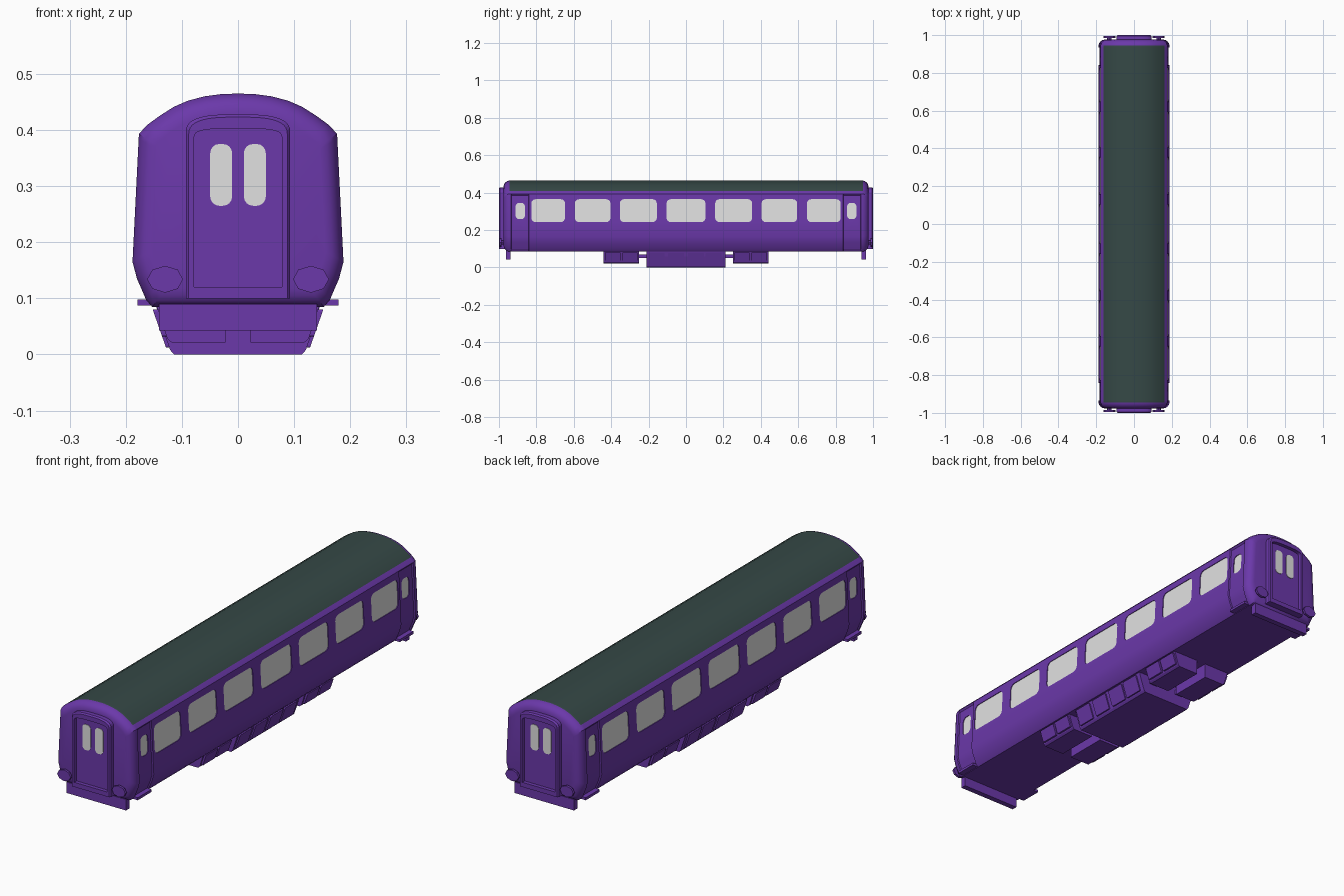
import bpy, bmesh, math

if "Cube" in bpy.data.objects:
    bpy.data.objects.remove(bpy.data.objects["Cube"])


def material(name, rgb):
    m = bpy.data.materials.new(name)
    m.diffuse_color = (*rgb, 1)
    m.use_nodes = True
    m.node_tree.nodes["Principled BSDF"].inputs["Base Color"].default_value = m.diffuse_color
    return m


PURPLE = material("purple_paint", (0.147, 0.040, 0.402))
ROOF = material("dark_green_roof", (0.036, 0.066, 0.062))
GLASS = material("pale_glass", (0.75, 0.75, 0.75))


def finish(name, bm, mat):
    bmesh.ops.recalc_face_normals(bm, faces=bm.faces[:])
    me = bpy.data.meshes.new(name)
    bm.to_mesh(me)
    bm.free()
    ob = bpy.data.objects.new(name, me)
    bpy.context.collection.objects.link(ob)
    me.materials.append(mat)
    return ob


def loft(bm, rings, capped=True, closed=False):
    loops = [[bm.verts.new(p) for p in r] for r in rings]
    pairs = list(zip(loops, loops[1:])) + ([(loops[-1], loops[0])] if closed else [])
    for a, b in pairs:
        for i in range(len(a)):
            j = (i + 1) % len(a)
            bm.faces.new((a[i], a[j], b[j], b[i]))
    if capped:
        bm.faces.new(loops[0])
        bm.faces.new(loops[-1])


def prism(name, outline, near, far, mat=PURPLE):
    bm = bmesh.new()
    loft(bm, [[near(*p) for p in outline], [far(*p) for p in outline]])
    return finish(name, bm, mat)


def at_y(y):
    return lambda u, v: (u, y, v)


def box(name, x0, x1, y0, y1, z0, z1):
    return prism(name, [(x0, z0), (x1, z0), (x1, z1), (x0, z1)], at_y(y0), at_y(y1))


def rounded(cu, cv, w, h, r):
    pts = []
    for k, (su, sv) in enumerate([(1, 1), (-1, 1), (-1, -1), (1, -1)]):
        for i in range(5):
            a = math.radians(90 * k + 22.5 * i)
            pts.append((cu + su * (w / 2 - r) + r * math.cos(a),
                        cv + sv * (h / 2 - r) + r * math.sin(a)))
    return pts


def arch(w, z0, spring, top, n=20):
    pts = [(-w, z0), (w, z0)]
    for i in range(n + 1):
        c, s = math.cos(math.pi * i / n), math.sin(math.pi * i / n)
        pts.append((math.copysign(w * abs(c) ** 0.65, c), spring + (top - spring) * abs(s) ** 0.75))
    return pts


def on_side(s, off):
    # point on the leaning side wall, moved outwards by off
    return lambda u, v: (s * (0.188 - (v - 0.165) * 0.05 + off), u, v)


# Body shell: half profile mirrored, lofted along the car with recessed door bays
HALF = [(0.153, 0.085), (0.164, 0.098), (0.180, 0.135), (0.188, 0.165), (0.177, 0.385),
        (0.1766, 0.393), (0.162, 0.409), (0.14, 0.425), (0.115, 0.441), (0.09, 0.452),
        (0.06, 0.460), (0.03, 0.464), (0, 0.465)]
PROFILE = HALF + [(-x, z) for x, z in HALF[-2::-1]]


def body_ring(y, shrink=0.0, bay=0.0):
    k, zc, out = 1 - shrink / 0.188, 0.275, []
    for x, z in PROFILE:
        cut = bay if 0.09 < z < 0.39 else 0
        out.append(((x - math.copysign(cut, x)) * k, y, zc + (z - zc) * k))
    return out


END = [(0.84, 0, 0), (0.842, 0, 0.006), (0.934, 0, 0.006), (0.936, 0, 0), (0.945, 0, 0),
       (0.957, 0.004, 0), (0.967, 0.011, 0), (0.973, 0.020, 0), (0.976, 0.032, 0)]
bm = bmesh.new()
loft(bm, [body_ring(-y, s, b) for y, s, b in END[::-1]] + [body_ring(y, s, b) for y, s, b in END])
body = finish("body_shell", bm, PURPLE)

# Window outlines: (outline, wall offset) for passenger windows and door windows
WINDOWS = [(rounded(0, 0.304, 0.208, 0.122, 0.022), 0)]
for sy in (-1, 1):
    for cy, w in ((0.255, 0.198), (0.499, 0.19), (0.737, 0.18)):
        WINDOWS.append((rounded(sy * cy, 0.304, w, 0.122, 0.022), 0))
    WINDOWS.append((rounded(sy * 0.886, 0.302, 0.05, 0.086, 0.018), -0.006))

# Cut window recesses, then set the glass into them
bm = bmesh.new()
for s in (-1, 1):
    for o, off in WINDOWS:
        loft(bm, [[on_side(s, off - 0.005)(*p) for p in o], [on_side(s, off + 0.03)(*p) for p in o]])
cutter = finish("window_cutter", bm, PURPLE)
cutter.hide_render = True
mod = body.modifiers.new("window_recess", "BOOLEAN")
mod.operation, mod.solver, mod.object = "DIFFERENCE", "EXACT", cutter
bpy.context.view_layer.objects.active = body
body.select_set(True)
bpy.ops.object.modifier_apply(modifier=mod.name)
bpy.data.objects.remove(cutter)
for s in (-1, 1):
    for o, off in WINDOWS:
        prism("side_window", o, on_side(s, off - 0.007), on_side(s, off - 0.003), GLASS)

# Roof colour: upper faces between the end roundings
body.data.materials.clear()
body.data.materials.append(PURPLE)
body.data.materials.append(ROOF)
for f in body.data.polygons:
    f.material_index = int(f.center.z > 0.409 and f.normal.z > 0.3 and abs(f.center.y) < 0.945)
bpy.ops.object.shade_smooth_by_angle(angle=math.radians(30))

OUTER, LIP, INNER = arch(0.093, 0.1, 0.395, 0.428), arch(0.088, 0.1, 0.391, 0.423), arch(0.078, 0.12, 0.388, 0.403)
for sy in (-1, 1):
    # Gangway frame, end door and its two windows
    bm = bmesh.new()
    loft(bm, [[at_y(sy * y)(*p) for p in o] for o, y in
              ((OUTER, 0.95), (OUTER, 0.994), (LIP, 1.0), (INNER, 1.0), (INNER, 0.95))],
         capped=False, closed=True)
    finish("gangway_frame", bm, PURPLE)
    prism("end_door", INNER, at_y(sy * 0.955), at_y(sy * 0.984))
    for sx in (-1, 1):
        prism("end_door_window", rounded(sx * 0.03, 0.32, 0.039, 0.11, 0.016),
              at_y(sy * 0.983), at_y(sy * 0.986), GLASS)

    # Buffer beam under the end
    box("buffer_beam", -0.141, 0.141, sy * 0.938, sy * 0.962, 0.043, 0.09)

    for sx in (-1, 1):
        # Buffers: stem and oval head
        ring = [(math.cos(i * math.pi / 4), math.sin(i * math.pi / 4)) for i in range(8)]
        prism("buffer_stem", [(sx * 0.13 + 0.012 * c, 0.134 + 0.012 * s) for c, s in ring],
              at_y(sy * 0.95), at_y(sy * 0.988))
        prism("buffer_head", [(sx * 0.13 + 0.032 * c, 0.134 + 0.024 * s) for c, s in ring],
              at_y(sy * 0.986), at_y(sy * 0.996))
        # Step below each side door
        box("door_step", sx * 0.145, sx * 0.179, sy * 0.842, sy * 0.936, 0.087, 0.098)

# Underfloor equipment: full-width centre case and paired end cases
SLOPE = [(0.147, 0.09), (0.139, 0.06), (0.121, 0.008), (0.114, 0.0)]
prism("centre_equipment_case", SLOPE + [(-x, z) for x, z in SLOPE[::-1]], at_y(-0.21), at_y(0.21))


def slope_lid(s, y0, y1, z0, z1):
    # raised cover on the sloping side of a case
    def at(off):
        return lambda u, v: (s * (0.118 + v * 0.35 + off), u, v)
    prism("equipment_lid", rounded((y0 + y1) / 2, (z0 + z1) / 2, y1 - y0, z1 - z0, 0.004), at(-0.004), at(0.006))


for s in (-1, 1):
    for y0 in (-0.2, -0.095, 0.01, 0.105):
        slope_lid(s, y0, y0 + 0.085, 0.012, 0.078)
    for sy in (-1, 1):
        prism("end_equipment_case",
              [(s * x, z) for x, z in ((0.022, 0.09), (0.146, 0.09), (0.126, 0.028), (0.118, 0.021), (0.022, 0.021))],
              at_y(sy * 0.25), at_y(sy * 0.44))
        for y0 in (0.257, 0.35):
            a, b = sorted((sy * y0, sy * (y0 + 0.083)))
            slope_lid(s, a, b, 0.032, 0.08)
        # Pipe run joining the end cases to the centre case
        box("pipe_run", s * 0.05, s * 0.09, sy * 0.2, sy * 0.26, 0.05, 0.07)
